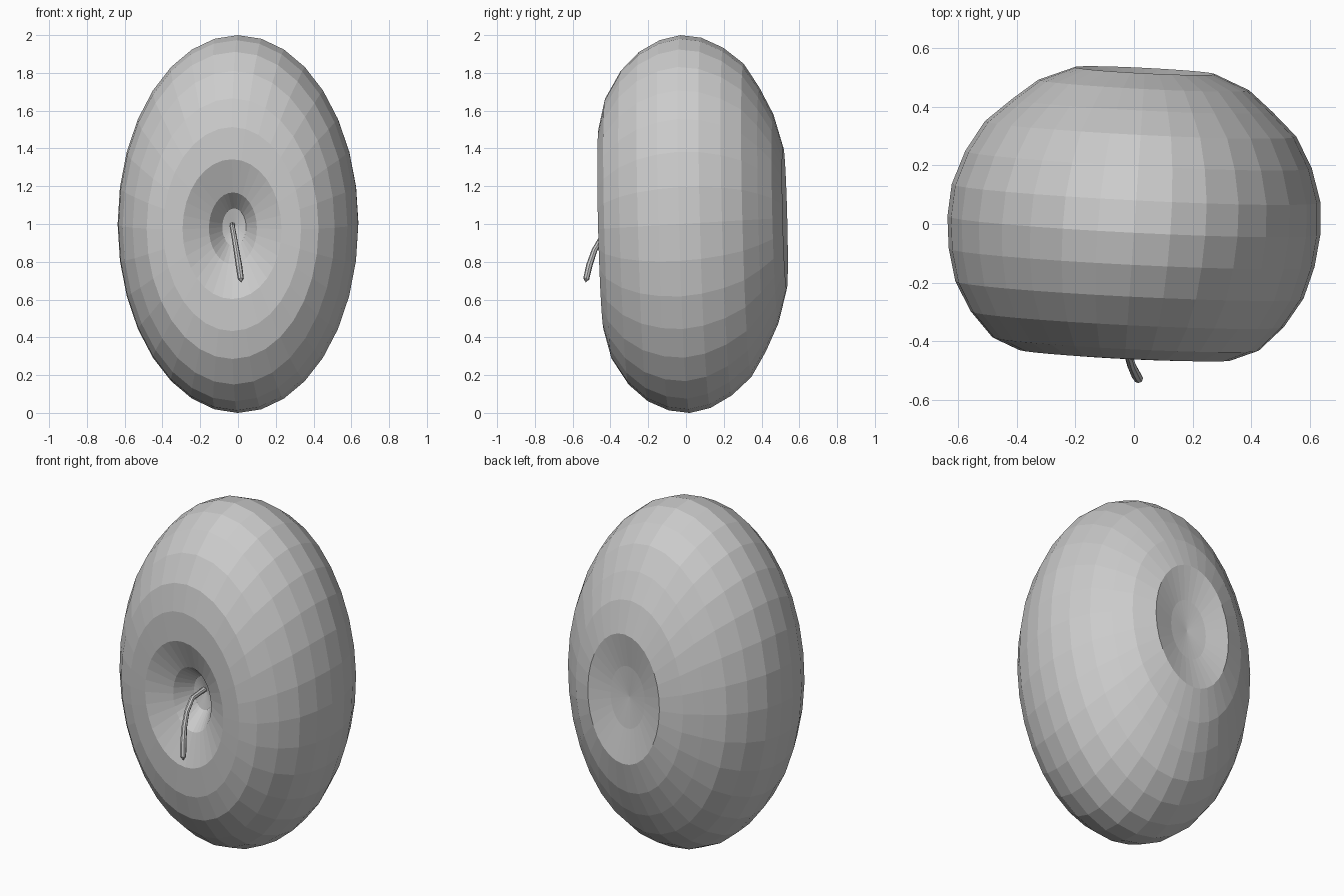
import bpy, bmesh, math
from mathutils import Vector

if "Cube" in bpy.data.objects:
    bpy.data.objects.remove(bpy.data.objects["Cube"])

SEG = 32


def make_object(name, rings, start, end):
    """Skin a list of vertex rings and close both ends with fans."""
    bm = bmesh.new()
    loops = [[bm.verts.new(p) for p in ring] for ring in rings]
    n = len(loops[0])
    for a, b in zip(loops, loops[1:]):
        for i in range(n):
            j = (i + 1) % n
            bm.faces.new((a[i], a[j], b[j], b[i]))
    for loop, tip in ((loops[0], start), (loops[-1], end)):
        c = bm.verts.new(tip)
        for i in range(n):
            bm.faces.new((loop[i], loop[(i + 1) % n], c))
    bmesh.ops.recalc_face_normals(bm, faces=bm.faces)
    me = bpy.data.meshes.new(name)
    bm.to_mesh(me)
    bm.free()
    ob = bpy.data.objects.new(name, me)
    bpy.context.collection.objects.link(ob)
    return ob


def tilt(x, t, z):
    # slight lean of the fruit's core in x and z
    return Vector((x + 0.07 * t, t - 0.05 * x - 0.025 * z, 1 + z + 0.06 * t))


# Fruit profile, front to back: position along core, x radius, z radius
profile = [
    (-0.29, 0.063, 0.10), (-0.385, 0.127, 0.19), (-0.452, 0.262, 0.37),
    (-0.447, 0.365, 0.54), (-0.41, 0.455, 0.69), (-0.325, 0.535, 0.83),
    (-0.225, 0.595, 0.925), (-0.115, 0.625, 0.98), (-0.005, 0.637, 1.0),
    (0.105, 0.63, 0.98), (0.22, 0.592, 0.92), (0.325, 0.532, 0.83),
    (0.405, 0.445, 0.70), (0.475, 0.36, 0.555), (0.524, 0.24, 0.375),
    (0.49, 0.115, 0.18),
]
rings = []
for t, rx, rz in profile:
    rings.append([tilt(rx * math.cos(2 * math.pi * i / SEG), t,
                       rz * math.sin(2 * math.pi * i / SEG)) for i in range(SEG)])
make_object("fruit_body", rings, tilt(0, -0.265, 0), tilt(0, 0.475, 0))

# Curved stem rising from the front hollow and drooping down
path = [Vector(p) for p in [
    (-0.03, -0.25, 0.995), (-0.03, -0.38, 0.985), (-0.02, -0.445, 0.93),
    (-0.008, -0.485, 0.86), (0.005, -0.512, 0.78), (0.015, -0.528, 0.71)]]
radii = [0.015, 0.014, 0.014, 0.015, 0.017, 0.016]
stem = []
for k, p in enumerate(path):
    d = (path[min(k + 1, len(path) - 1)] - path[max(k - 1, 0)]).normalized()
    u = Vector((1, 0, 0))
    u = (u - d * u.dot(d)).normalized()
    v = d.cross(u)
    stem.append([p + radii[k] * (u * math.cos(a) + v * math.sin(a))
                 for a in (2 * math.pi * i / 8 for i in range(8))])
make_object("stem", stem, path[0], path[-1] + Vector((0.003, -0.003, -0.02)))
